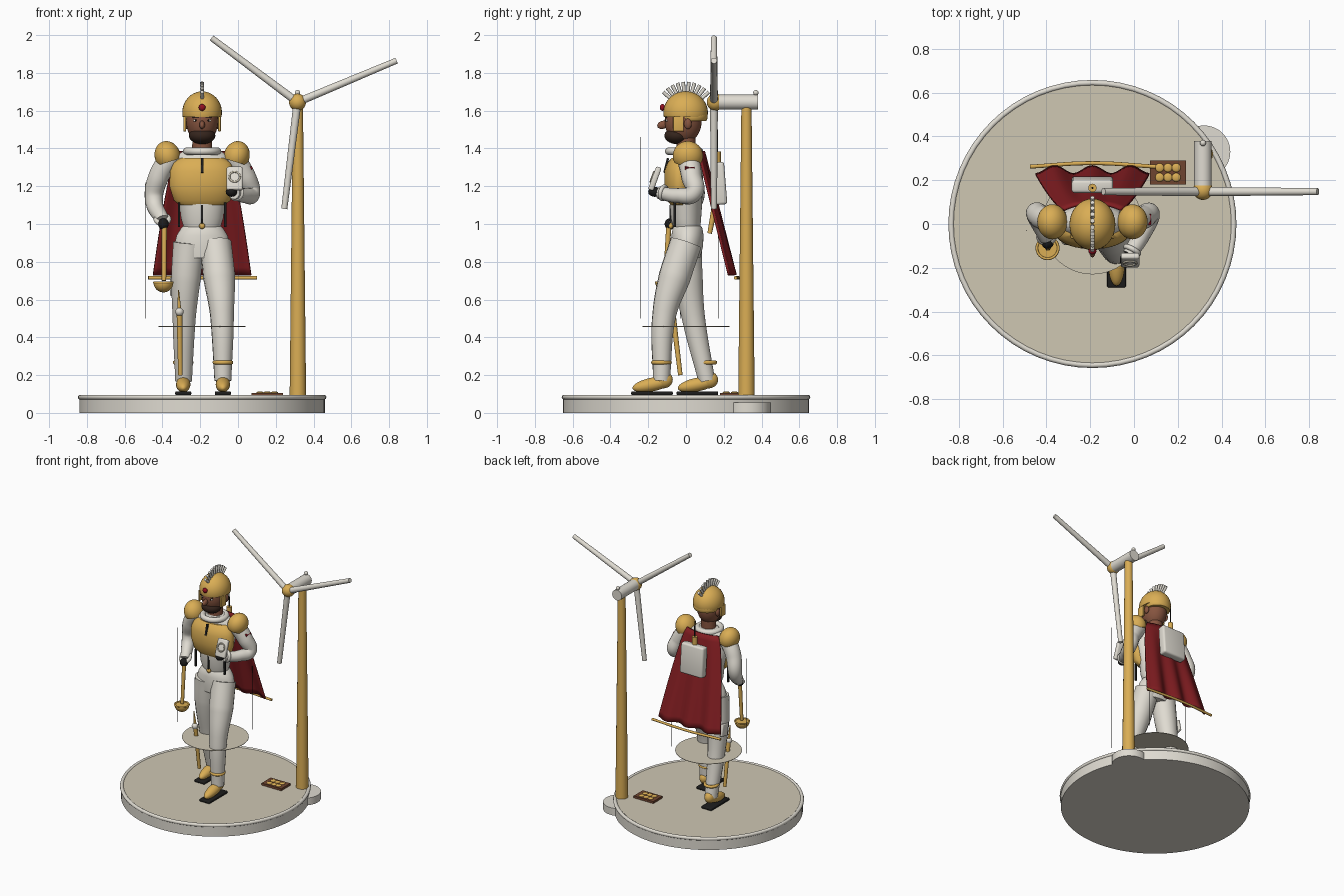
import bpy
import bmesh
import math
from mathutils import Vector

default_cube = bpy.data.objects.get("Cube")
if default_cube:
    bpy.data.objects.remove(default_cube, do_unlink=True)


def material(name, red, green, blue):
    mat = bpy.data.materials.new(name)
    mat.use_nodes = True
    mat.diffuse_color = (red, green, blue, 1)
    mat.node_tree.nodes["Principled BSDF"].inputs["Base Color"].default_value = (red, green, blue, 1)
    return mat


WHITE = material("warm white", .74, .71, .64)
FLOOR = material("sand", .62, .57, .45)
GOLD = material("gold", .70, .42, .09)
RED = material("cape red", .22, .012, .015)
GEM = material("gem red", .30, .005, .015)
SKIN = material("skin", .24, .09, .05)
BEARD = material("dark brown", .035, .018, .012)
BROWN = material("tray brown", .16, .06, .03)
BLACK = material("black", .012, .012, .012)
MID = -.19  # centre line of the figure and of the base


def finish(obj, name, mat, angle=40):
    obj.name = name
    obj.data.materials.clear()
    obj.data.materials.append(mat)
    bpy.ops.object.select_all(action='DESELECT')
    obj.select_set(True)
    bpy.context.view_layer.objects.active = obj
    bpy.ops.object.shade_smooth_by_angle(angle=math.radians(angle))
    return obj


def mesh_object(name, bm, mat):
    bmesh.ops.recalc_face_normals(bm, faces=bm.faces)
    mesh = bpy.data.meshes.new(name)
    bm.to_mesh(mesh)
    bm.free()
    obj = bpy.data.objects.new(name, mesh)
    bpy.context.collection.objects.link(obj)
    return finish(obj, name, mat)


def ellipsoid(name, centre, radii, mat, cut=None, tilt=(0, 0, 0)):
    """Ball scaled to its radii; cut keeps only the part above that unit height."""
    bm = bmesh.new()
    bmesh.ops.create_uvsphere(bm, u_segments=32, v_segments=20, radius=1)
    if cut is not None:
        bmesh.ops.bisect_plane(bm, geom=bm.verts[:] + bm.edges[:] + bm.faces[:],
                               plane_co=(0, 0, cut), plane_no=(0, 0, -1), clear_outer=True)
        bmesh.ops.holes_fill(bm, edges=[e for e in bm.edges if e.is_boundary])
    bmesh.ops.scale(bm, vec=radii, verts=bm.verts)
    obj = mesh_object(name, bm, mat)
    obj.location, obj.rotation_euler = centre, tilt
    return obj


def box(name, centre, size, mat, tilt=(0, 0, 0), bevel=0):
    bm = bmesh.new()
    bmesh.ops.create_cube(bm, size=1)
    bmesh.ops.scale(bm, vec=size, verts=bm.verts)
    if bevel:
        bmesh.ops.bevel(bm, geom=bm.edges[:], offset=bevel, segments=3, profile=.5, affect='EDGES')
    obj = mesh_object(name, bm, mat)
    obj.location, obj.rotation_euler = centre, tilt
    return obj


def rod(name, start, end, r_start, r_end, mat, sides=24):
    start, end = Vector(start), Vector(end)
    axis = end - start
    bpy.ops.mesh.primitive_cone_add(vertices=sides, radius1=r_start, radius2=r_end, depth=axis.length,
                                    location=(start + end) / 2,
                                    rotation=axis.to_track_quat('Z', 'Y').to_euler())
    return finish(bpy.context.object, name, mat)


def ring(name, centre, radius, thickness, mat, tilt=(0, 0, 0)):
    bpy.ops.mesh.primitive_torus_add(major_radius=radius, minor_radius=thickness, major_segments=64,
                                     minor_segments=10, location=centre, rotation=tilt)
    return finish(bpy.context.object, name, mat)


def tube(name, points, mat):
    """Smooth limb through (x, y, z, radius) points."""
    curve = bpy.data.curves.new(name, 'CURVE')
    curve.dimensions = '3D'
    curve.bevel_depth, curve.bevel_resolution, curve.use_fill_caps = 1, 6, True
    spline = curve.splines.new('BEZIER')
    spline.bezier_points.add(len(points) - 1)
    for knot, (x, y, z, radius) in zip(spline.bezier_points, points):
        knot.co, knot.radius = (x, y, z), radius
        knot.handle_left_type = knot.handle_right_type = 'AUTO'
    obj = bpy.data.objects.new(name, curve)
    bpy.context.collection.objects.link(obj)
    bpy.ops.object.select_all(action='DESELECT')
    obj.select_set(True)
    bpy.context.view_layer.objects.active = obj
    bpy.ops.object.convert(target='MESH')
    return finish(bpy.context.object, name, mat)


def loft(name, rings, mat, sides=40):
    """Stack of ellipses given as (z, half width, half depth, y centre)."""
    bm = bmesh.new()
    rows = []
    for z, wide, deep, y in rings:
        turn = [2 * math.pi * i / sides for i in range(sides)]
        rows.append([bm.verts.new((MID + wide * math.cos(a), y + deep * math.sin(a), z)) for a in turn])
    for low, high in zip(rows, rows[1:]):
        for i in range(sides):
            j = (i + 1) % sides
            bm.faces.new((low[i], low[j], high[j], high[i]))
    bm.faces.new(rows[0])
    bm.faces.new(rows[-1])
    return mesh_object(name, bm, mat)


# Base with raised rim, side lug and the thin floating disc
rod("base", (MID, 0, 0), (MID, 0, .08), .65, .65, WHITE, 96)
rod("base_floor", (MID, 0, .05), (MID, 0, .09), .635, .635, FLOOR, 96)
ring("base_rim", (MID, 0, .083), .645, .013, WHITE)
rod("base_lug", (.32, .33, 0), (.32, .33, .055), .12, .12, WHITE, 48)
rod("floating_disc", (MID, 0, .456), (MID, 0, .459), .23, .23, FLOOR, 64)

# Wind turbine
rod("turbine_pole", (.317, .32, .05), (.317, .32, 1.62), .044, .027, GOLD)
rod("nacelle", (.315, .17, 1.645), (.315, .38, 1.645), .04, .04, WHITE)
ellipsoid("turbine_hub", (.315, .155, 1.645), (.045, .045, .045), GOLD)
ellipsoid("nacelle_sensor", (.315, .37, 1.695), (.014, .014, .014), WHITE)
for x, z in ((-.14, 1.985), (.84, 1.865), (.245, 1.08)):
    rod("turbine_blade", (.315, .148, 1.645), (x, .148, z), .021, .016, WHITE)

# Snack tray
box("tray", (.155, .235, .098), (.165, .11, .016), BROWN)
for column in (-1, 0, 1):
    for row in (-1, 1):
        ellipsoid("snack", (.155 + column * .038, .235 + row * .022, .106), (.02, .02, .008), GOLD)

# Torso
loft("torso", ((.975, .095, .07, .005), (1.03, .112, .08, 0), (1.1, .12, .085, 0), (1.2, .15, .088, 0),
               (1.3, .165, .085, .005), (1.36, .14, .07, .01), (1.4, .08, .055, .005)), WHITE)
loft("chest_plate", ((1.1, .12, .05, -.03), (1.125, .15, .065, -.035), (1.2, .173, .08, -.035),
                     (1.28, .17, .08, -.035), (1.325, .15, .068, -.03), (1.35, .115, .05, -.025)), GOLD)
ring("collar", (MID, -.01, 1.385), .082, .02, WHITE)
for side in (-1, 1):
    box("harness_strap", (MID + side * .122, -.06, 1.05), (.012, .012, .13), BLACK)
box("collar_zip", (MID, -.105, 1.31), (.014, .012, .08), BLACK, (-.25, 0, 0))
box("belly_zip", (MID, -.082, 1.05), (.012, .01, .1), BLACK)
ellipsoid("buckle", (MID, -.08, .99), (.016, .012, .016), GOLD)

# Legs, boots and ankle rings: the left leg steps forward
loft("pelvis", ((.82, .13, .075, 0), (.88, .15, .085, .005), (.94, .135, .085, .008),
                (.98, .11, .078, .008), (1, .085, .06, .008)), WHITE)
legs = {"left": (-.08, -.13, ((-.12, 0, .9, .085), (-.1, -.06, .72, .085),
                              (-.085, -.115, .52, .063), (-.08, -.13, .17, .045))),
        "right": (-.29, .11, ((-.26, 0, .9, .085), (-.275, .01, .72, .08),
                              (-.285, .04, .5, .062), (-.288, .11, .17, .045)))}
for side, (x, y, path) in legs.items():
    tube(side + "_leg", path, WHITE)
    ring(side + "_ankle_ring", (x, y, .267), .044, .011, GOLD)
    ellipsoid(side + "_boot_ankle", (x, y + .01, .175), (.037, .05, .045), GOLD)
    ellipsoid(side + "_boot_toe", (x, y - .05, .15), (.038, .105, .036), GOLD, tilt=(.2, 0, 0))
    box(side + "_sole", (x, y - .05, .104), (.085, .22, .02), BLACK, bevel=.006)
box("thigh_pouch", (-.35, .04, .67), (.02, .07, .09), WHITE, (.2, 0, 0), .006)

# Arms, shoulder caps and cuffs
tube("right_arm", ((-.35, .01, 1.36, .06), (-.42, .03, 1.25, .055), (-.445, .045, 1.13, .048),
                   (-.4, -.06, 1.02, .036)), WHITE)
ring("right_cuff", (-.4, -.06, 1.025), .033, .014, WHITE, (.7, 0, 0))
tube("left_arm", ((-.03, .01, 1.36, .06), (.04, .03, 1.25, .055), (.07, .04, 1.165, .048),
                  (.04, -.04, 1.15, .04), (-.02, -.14, 1.165, .034)), WHITE)
ring("left_cuff", (-.008, -.12, 1.165), .033, .012, WHITE, (1.4, 0, -.5))
for side in (-1, 1):
    ellipsoid("shoulder_cap", (MID + side * .183, .01, 1.36), (.068, .08, .08), GOLD, -.4, (0, side * .3, 0))
box("arm_patch", (.045, .02, 1.3), (.06, .05, .03), GEM, (0, .5, 0))
ellipsoid("right_hand", (-.395, -.085, 1), (.028, .028, .03), BLACK)
ellipsoid("left_hand", (-.035, -.165, 1.17), (.03, .035, .026), BLACK)
box("handheld_device", (-.018, -.165, 1.24), (.085, .03, .13), WHITE, (-.35, 0, 0), .01)
ring("device_dial", (-.018, -.179, 1.25), .028, .005, FLOOR, (math.pi / 2 - .35, 0, 0))

# Ladle in the right hand, and cane by the right leg
rod("ladle_handle", (-.39, -.09, 1), (-.392, -.11, .7), .014, .012, GOLD)
ellipsoid("ladle_bowl", (-.395, -.11, .69), (.052, .052, .052), GOLD, 0, (math.pi, 0, 0))
ring("ladle_rim", (-.395, -.11, .69), .049, .006, GOLD)
rod("cane", (-.305, -.03, .2), (-.31, -.07, .53), .012, .015, GOLD)
rod("cane_tip", (-.31, -.07, .53), (-.315, -.08, .65), .011, .003, GOLD)
ellipsoid("cane_knob", (-.31, -.075, .535), (.022, .022, .022), WHITE)

# Head
loft("neck", ((1.36, .055, .05, 0), (1.47, .05, .05, 0)), SKIN)
ellipsoid("head", (MID, -.015, 1.545), (.084, .098, .12), SKIN)
ellipsoid("beard", (MID, -.048, 1.468), (.07, .066, .045), BEARD)
ellipsoid("nose", (MID, -.123, 1.525), (.015, .03, .021), SKIN, tilt=(.3, 0, 0))
for side in (-1, 1):
    ellipsoid("eye", (MID + side * .034, -.1, 1.548), (.013, .007, .007), WHITE)
    ellipsoid("pupil", (MID + side * .034, -.106, 1.548), (.005, .004, .005), BLACK)
    box("eyebrow", (MID + side * .034, -.105, 1.566), (.034, .009, .007), BEARD)
    box("cheek_guard", (MID + side * .092, -.04, 1.53), (.014, .055, .08), GOLD, bevel=.004)
    ellipsoid("ear", (MID + side * .085, .01, 1.53), (.014, .02, .028), SKIN)

# Helmet with gem and fanned crest
ellipsoid("helmet", (MID, -.002, 1.59), (.105, .118, .112), GOLD, -.2)
ellipsoid("neck_guard", (MID, .03, 1.57), (.092, .085, .06), GOLD, -.4)
ellipsoid("gem", (MID, -.125, 1.617), (.018, .014, .018), GEM)
prongs = 10
for i in range(prongs):
    lean = math.radians(-48 + 96 * i / (prongs - 1))
    reach = Vector((0, math.sin(lean), math.cos(lean)))
    hub = Vector((MID, 0, 1.59))
    rod("crest_prong", hub + reach * .1, hub + reach * .163, .009, .01, WHITE, 12)

# Cape with its hem rod
bm = bmesh.new()
across, down = 32, 16
grid = []
for j in range(down + 1):
    t = j / down
    row = []
    for i in range(across + 1):
        s = 2 * i / across - 1
        fold = .018 * t * math.cos(3 * math.pi * s)
        row.append(bm.verts.new((MID + s * (.13 + .13 * t ** .7),
                                 .095 + .15 * t + fold - .03 * s * s * (1 - t), 1.385 - .655 * t)))
    grid.append(row)
for upper, lower in zip(grid, grid[1:]):
    for i in range(across):
        bm.faces.new((upper[i], upper[i + 1], lower[i + 1], lower[i]))
cape = mesh_object("cape", bm, RED)
solid = cape.modifiers.new("thickness", 'SOLIDIFY')
solid.thickness, solid.offset = .012, 0
tube("cape_hem_rod", ((-.475, .262, .715, .009), (MID, .278, .715, .009), (.1, .262, .715, .009)), GOLD)

# Backpack with mast and tassel
box("backpack", (MID, .18, 1.215), (.19, .06, .225), WHITE, (.08, 0, 0), .014)
rod("backpack_tube", (MID, .165, 1.31), (MID, .165, 1.385), .019, .019, GOLD)
rod("backpack_mast", (MID, .165, 1.38), (MID, .165, 1.5), .005, .004, BLACK, 10)
rod("backpack_tassel", (MID, .15, 1.08), (MID, .125, .95), .016, .012, GOLD)

# Hair-thin hanging threads
for x, y, low, high in ((-.49, -.03, .5, 1.22), (0, .17, .5, 1), (0, -.24, .5, 1.46)):
    rod("thread", (x, y, low), (x, y, high), .0015, .0015, BLACK, 6)
